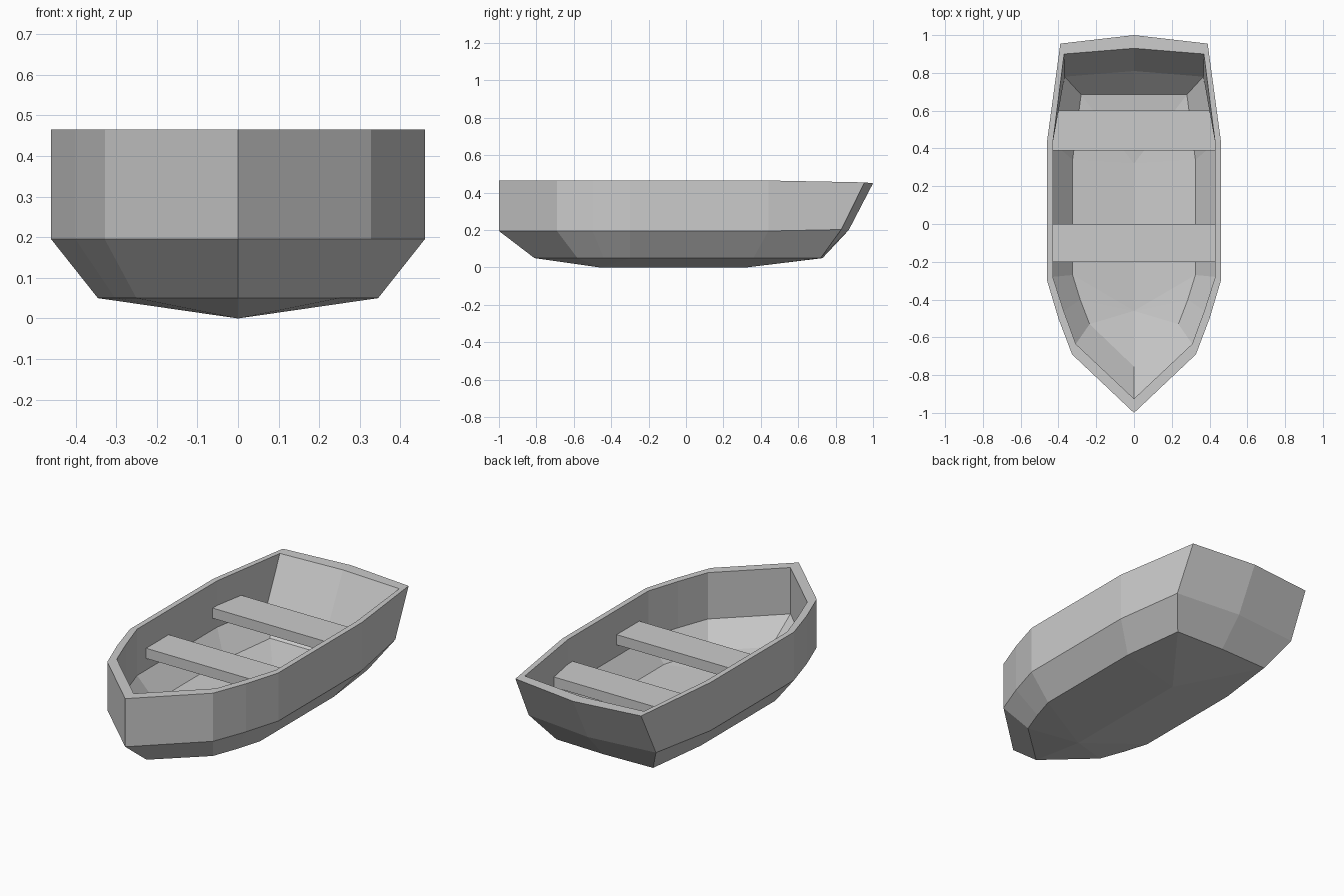
import bpy, bmesh

if "Cube" in bpy.data.objects:
    bpy.data.objects.remove(bpy.data.objects["Cube"])

# Half outlines from bow to stern: (x, y), mirrored across x = 0
OUT_TOP = [(0, -1), (.328, -.69), (.4, -.5), (.46, -.3), (.46, .44), (.39, .955), (0, 1)]
OUT_CHINE = OUT_TOP[:5] + [(.395, .83), (0, .87)]
OUT_LOW = [(0, -.81), (.25, -.58), (.302, -.44), (.345, -.3), (.345, .36), (.3, .72), (0, .73)]
IN_TOP = [(0, -.925), (.308, -.635), (.372, -.46), (.43, -.28), (.43, .43), (.37, .9), (0, .93)]
IN_CHINE = IN_TOP[:5] + [(.367, .78), (0, .81)]
IN_LOW = [(0, -.755), (.235, -.53), (.285, -.4), (.325, -.27), (.325, .34), (.28, .685), (0, .685)]
TOP_Z = [.465] * 5 + [.455, .45]


def make_object(name, bm):
    bmesh.ops.recalc_face_normals(bm, faces=bm.faces)
    mesh = bpy.data.meshes.new(name)
    bm.to_mesh(mesh)
    bm.free()
    obj = bpy.data.objects.new(name, mesh)
    bpy.context.collection.objects.link(obj)
    return obj


def ring(bm, points, heights):
    return [bm.verts.new((x, y, z)) for (x, y), z in zip(points, heights)]


def bridge(bm, a, b):
    for i in range(len(a) - 1):
        bm.faces.new((a[i], a[i + 1], b[i + 1], b[i]))


def bottom(bm, r, z):
    # shallow V bottom down to a straight keel line
    k1, k2 = bm.verts.new((0, -.46, z)), bm.verts.new((0, .32, z))
    for i in range(3):
        bm.faces.new((r[i], r[i + 1], k1))
    bm.faces.new((r[3], r[4], k2, k1))
    for i in (4, 5):
        bm.faces.new((r[i], r[i + 1], k2))


# Hull: outer shell, rim and inner shell
bm = bmesh.new()
rings = [ring(bm, OUT_LOW, [.05] * 7), ring(bm, OUT_CHINE, [.195] * 5 + [.203, .2]),
         ring(bm, OUT_TOP, TOP_Z), ring(bm, IN_TOP, TOP_Z),
         ring(bm, IN_CHINE, [.205] * 7), ring(bm, IN_LOW, [.085] * 7)]
for a, b in zip(rings, rings[1:]):
    bridge(bm, a, b)
bottom(bm, rings[0], 0)
bottom(bm, rings[-1], .04)
hull = make_object("hull", bm)
mirror = hull.modifiers.new("Mirror", 'MIRROR')
mirror.use_clip = True


# Seats: planks spanning between the inner walls
def seat(name, y0, y1, w0, w1, z0=.27, z1=.327):
    bm = bmesh.new()
    base = bm.faces.new([bm.verts.new((x, y, z0)) for x, y in
                         ((-w0, y0), (w0, y0), (w1, y1), (-w1, y1))])
    ext = bmesh.ops.extrude_face_region(bm, geom=[base])
    if not base.is_valid or len(bm.faces) < 6:
        bmesh.ops.holes_fill(bm, edges=bm.edges)
    top = [v for v in ext["geom"] if isinstance(v, bmesh.types.BMVert)]
    bmesh.ops.translate(bm, verts=top, vec=(0, 0, z1 - z0))
    make_object(name, bm)


seat("front_seat", -.2, 0, .435, .435)
seat("rear_seat", .39, .6, .435, .415)
